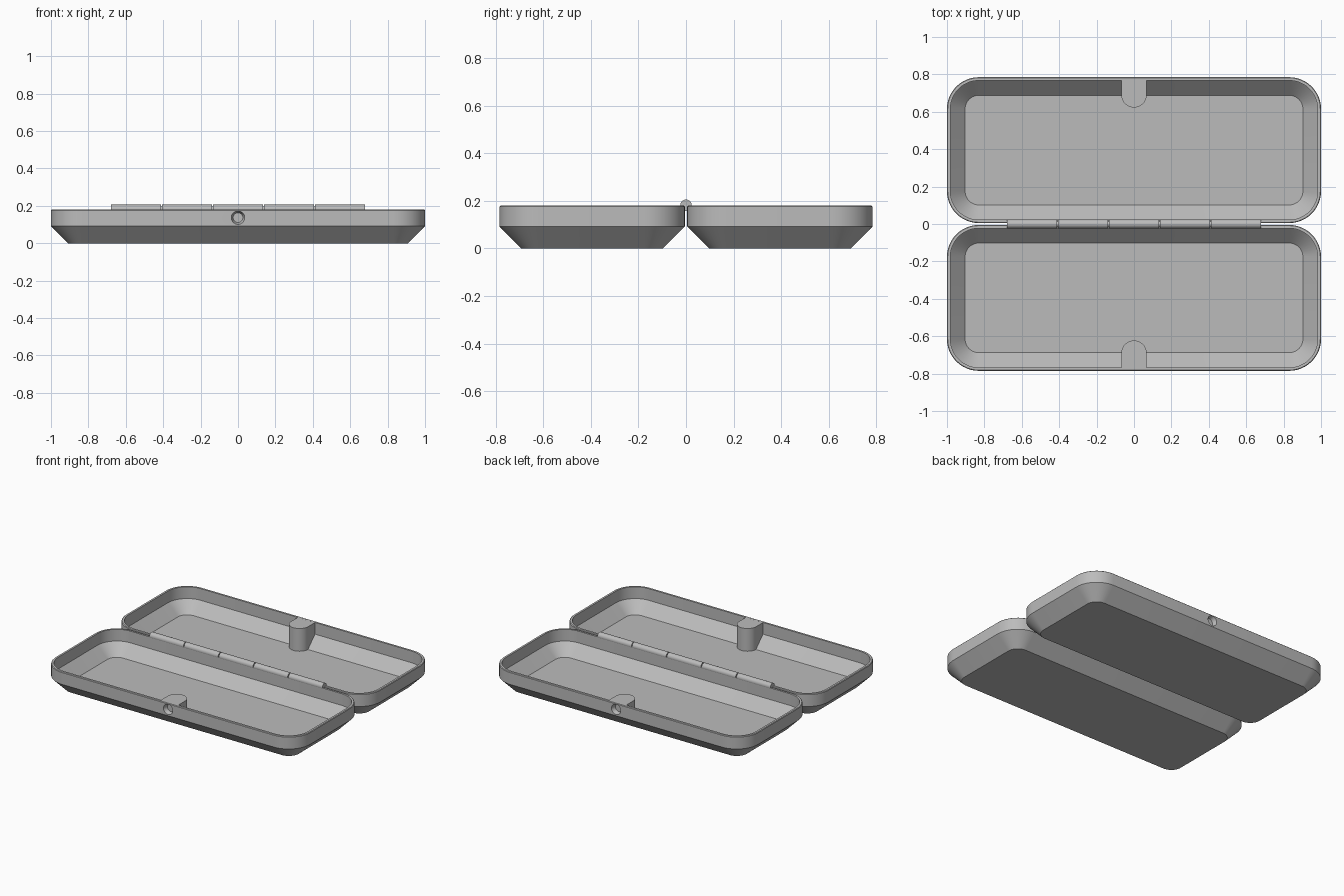
import bpy, bmesh, math
from mathutils import Matrix, Vector

cube = bpy.data.objects.get("Cube")
if cube:
    bpy.data.objects.remove(cube, do_unlink=True)

HALF_X, HALF_Y, MID_Y, RADIUS, RIM = 1.0, 0.39, 0.395, 0.17, 0.18
FRONT_Y = MID_Y + HALF_Y

grey = bpy.data.materials.new("matte_grey")
grey.use_nodes = True
color = (0.5, 0.5, 0.5, 1)
grey.diffuse_color = color
grey.node_tree.nodes["Principled BSDF"].inputs["Base Color"].default_value = color


def make_object(name, bm):
    bmesh.ops.recalc_face_normals(bm, faces=bm.faces)
    mesh = bpy.data.meshes.new(name)
    bm.to_mesh(mesh)
    bm.free()
    mesh.materials.append(grey)
    obj = bpy.data.objects.new(name, mesh)
    bpy.context.collection.objects.link(obj)
    return obj


def activate(obj):
    bpy.ops.object.select_all(action='DESELECT')
    obj.select_set(True)
    bpy.context.view_layer.objects.active = obj


def smooth(obj):
    activate(obj)
    bpy.ops.object.shade_smooth_by_angle(angle=math.radians(30))


def rounded_loop(inset, steps=12):
    """Rounded rectangle outline, moved inward by the inset."""
    r = RADIUS - inset
    points = []
    for i, (sx, sy) in enumerate([(1, 1), (-1, 1), (-1, -1), (1, -1)]):
        for k in range(steps + 1):
            a = math.pi / 2 * (i + k / steps)
            points.append((sx * (HALF_X - RADIUS) + r * math.cos(a),
                           sy * (HALF_Y - RADIUS) + r * math.sin(a)))
    return points


def tray(name, side):
    # Section from the underside, up the outside, over the rim, down to the floor
    section = [(0.092, 0), (0, 0.092), (0, RIM - 0.004), (0.004, RIM),
               (0.018, RIM), (0.018, 0.097), (0.097, 0.018)]
    bm = bmesh.new()
    rings = [[bm.verts.new((x, y + side * MID_Y, z)) for x, y in rounded_loop(inset)]
             for inset, z in section]
    for low, high in zip(rings, rings[1:]):
        for i in range(len(low)):
            j = (i + 1) % len(low)
            bm.faces.new((low[i], low[j], high[j], high[i]))
    bm.faces.new(rings[0])
    bm.faces.new(rings[-1])
    return make_object(name, bm)


def latch_block(name, side):
    # Round-nosed block standing on the floor against the wall
    r, nose = 0.068, FRONT_Y - 0.094
    outline = [(r, FRONT_Y - 0.012)]
    outline += [(r * math.cos(a), nose - r * math.sin(a))
                for a in (math.pi * k / 20 for k in range(21))]
    outline.append((-r, FRONT_Y - 0.012))
    # The outer end stays inside the upright wall, the foot inside the floor
    bm = bmesh.new()
    base = bm.faces.new([bm.verts.new((x, side * y, 0.097)) for x, y in outline])
    top = bmesh.ops.extrude_face_region(bm, geom=[base])["geom"]
    for v in top:
        if isinstance(v, bmesh.types.BMVert):
            v.co.z = RIM - 0.0005
    # Foot follows the sloping wall
    for v in bm.verts:
        if v.co.z < 0.1:
            inset = FRONT_Y - abs(v.co.y)
            v.co.z = max(0.01, 0.105 - inset)
    bmesh.ops.triangulate(bm, faces=[f for f in bm.faces if len(f.verts) > 4])
    return make_object(name, bm)


def cylinder_bm(r1, r2, depth, matrix, segments=32):
    bm = bmesh.new()
    bmesh.ops.create_cone(bm, cap_ends=True, segments=segments, radius1=r1,
                          radius2=r2, depth=depth, matrix=matrix)
    return bm


# Trays, each with a latch block and a countersunk hole in its outer wall
for label, side in (("front", -1), ("back", 1)):
    shell = tray(label + "_tray", side)
    block = latch_block(label + "_latch_block", side)
    place = (Matrix.Translation((0, side * FRONT_Y, 0.137))
             @ Matrix.Rotation(side * math.pi / 2, 4, 'X'))
    cutter = make_object(label + "_hole_cutter", cylinder_bm(0.026, 0.046, 0.06, place))
    # Narrow end points into the tray
    wide_out = max(cutter.data.vertices,
                   key=lambda v: (v.co - Vector((0, side * FRONT_Y, 0.137))).length)
    if wide_out.co.y * side < FRONT_Y:
        for v in cutter.data.vertices:
            v.co.y = 2 * side * FRONT_Y - v.co.y
        cutter.data.flip_normals()
    for part in (shell, block):
        cut = part.modifiers.new("latch_hole", 'BOOLEAN')
        cut.operation, cut.solver, cut.object = 'DIFFERENCE', 'EXACT', cutter
        activate(part)
        bpy.ops.object.modifier_apply(modifier=cut.name)
        smooth(part)
    bpy.data.objects.remove(cutter, do_unlink=True)

# Hinge: five knuckles on one pin
turn = Matrix.Rotation(math.pi / 2, 4, 'Y')
pitch, gap = 0.273, 0.006
for i in range(5):
    place = Matrix.Translation(((i - 2) * pitch, 0, RIM + 0.002)) @ turn
    smooth(make_object(f"hinge_knuckle_{i + 1}",
                       cylinder_bm(0.024, 0.024, pitch - gap, place)))
place = Matrix.Translation((0, 0, RIM + 0.002)) @ turn
smooth(make_object("hinge_pin", cylinder_bm(0.014, 0.014, pitch * 5 - 0.02, place)))
